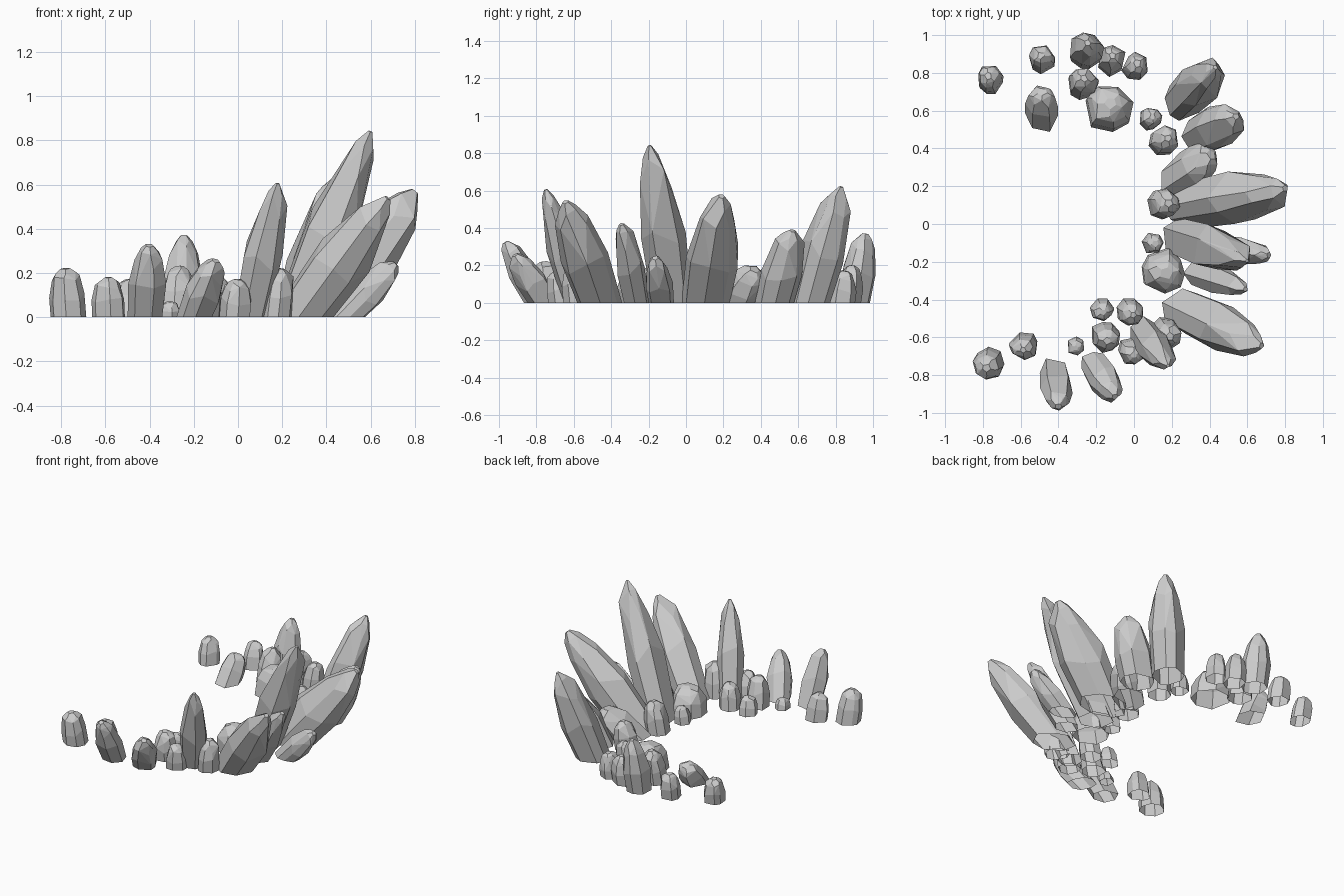
import bpy, bmesh, math, random
from mathutils import Vector

if "Cube" in bpy.data.objects:
    bpy.data.objects.remove(bpy.data.objects["Cube"])

random.seed(11)

# leaning shards: foot x, foot y, radius, then tip x, y, z
SHARDS = [
    (.265, .66, .118, .43, .83, .62),
    (.365, .475, .115, .54, .57, .385),
    (.265, .27, .108, .41, .365, .18),
    (.33, .10, .148, .80, .19, .57),
    (.26, -.08, .12, .60, -.195, .84),
    (.48, -.135, .075, .715, -.165, .24),
    (.34, -.265, .08, .59, -.345, .42),
    (.28, -.46, .128, .675, -.645, .54),
    (.055, -.575, .088, .18, -.75, .605),
    (-.20, -.76, .085, -.10, -.915, .255),
    (-.42, -.79, .085, -.40, -.965, .325),
    (-.485, .585, .088, -.485, .70, .155),
    (-.135, .61, .128, -.125, .64, .19),
    (.155, -.245, .118, .17, -.26, .19),
]
# upright stubs: x, y, height
STUBS = [
    (-.76, .76, .17), (-.49, .865, .17), (-.255, .90, .37), (-.27, .735, .23),
    (-.125, .86, .20), (.005, .825, .17), (.085, .555, .12), (.155, .435, .20),
    (.15, .105, .21), (.095, -.10, .11), (.165, -.57, .22), (-.02, -.46, .17),
    (-.015, -.67, .17), (-.17, -.45, .12), (-.155, -.59, .20),
    (-.31, -.645, .07), (-.58, -.64, .18), (-.765, -.73, .22),
]


def crystal(name, x, y, r, tx, ty, tz):
    """Faceted shard: hull of jittered rings along a leaning axis, cut flat at z=0."""
    base = Vector((x, y, 0))
    axis = Vector((tx, ty, tz)) - base
    length = axis.length
    axis.normalize()
    u = axis.cross(Vector((0, 1, 0))).normalized()
    v = axis.cross(u)
    blunt = max(0, .7 - 1.0 * tz) * random.uniform(.7, 1.2)   # short ones stubbier
    squat = 1 if tz < .24 else 0                              # widest at the foot
    profile = [(-1.5 * r / length, .84 + .16 * squat), (.05, .95 + .05 * squat),
               (.45, 1.02 - .04 * squat), (.78, .70 + .14 * blunt),
               (.93, .36 + .32 * blunt), (1, .08 + .34 * blunt)]
    sides = random.choice((6, 7, 8))
    start = random.uniform(0, math.tau)
    spin = [random.uniform(-.2, .2) for _ in range(sides)]
    bulge = [random.uniform(.92, 1.07) for _ in range(sides)]
    bm = bmesh.new()
    for t, k in profile:
        n = sides if t < .9 else 5
        for i in range(n):
            a = start + i * math.tau / n + spin[i]
            rad = r * k * bulge[i] * random.uniform(.97, 1.03)
            h = t * length
            if 0 < t < .9:
                h += random.uniform(-.09, .09) * length
            bm.verts.new(base + axis * h + (u * math.cos(a) + v * math.sin(a)) * rad)
    hull = bmesh.ops.convex_hull(bm, input=bm.verts[:])
    junk = {g for g in hull["geom_interior"] + hull["geom_unused"]
            if isinstance(g, bmesh.types.BMVert)}
    bmesh.ops.delete(bm, geom=list(junk), context='VERTS')
    # merge nearly coplanar triangles into larger facets
    bmesh.ops.dissolve_limit(bm, angle_limit=math.radians(8),
                             verts=bm.verts[:], edges=bm.edges[:])
    bmesh.ops.recalc_face_normals(bm, faces=bm.faces[:])
    # trim at the ground, leaving the foot open
    geom = bm.verts[:] + bm.edges[:] + bm.faces[:]
    bmesh.ops.bisect_plane(bm, geom=geom, plane_co=(0, 0, 0),
                           plane_no=(0, 0, 1), clear_inner=True)
    mesh = bpy.data.meshes.new(name)
    bm.to_mesh(mesh)
    bm.free()
    bpy.context.collection.objects.link(bpy.data.objects.new(name, mesh))


# tall outer row
for shard in SHARDS:
    crystal("leaning_crystal", *shard)

# low stubs, wider when taller, leaning slightly away from the crescent's centre
for x, y, h in STUBS:
    out = Vector((x + .4, y, 0)).normalized() * .16 * h
    crystal("stub_crystal", x, y, min(.035 + .22 * h, .09), x + out.x, y + out.y, h)
